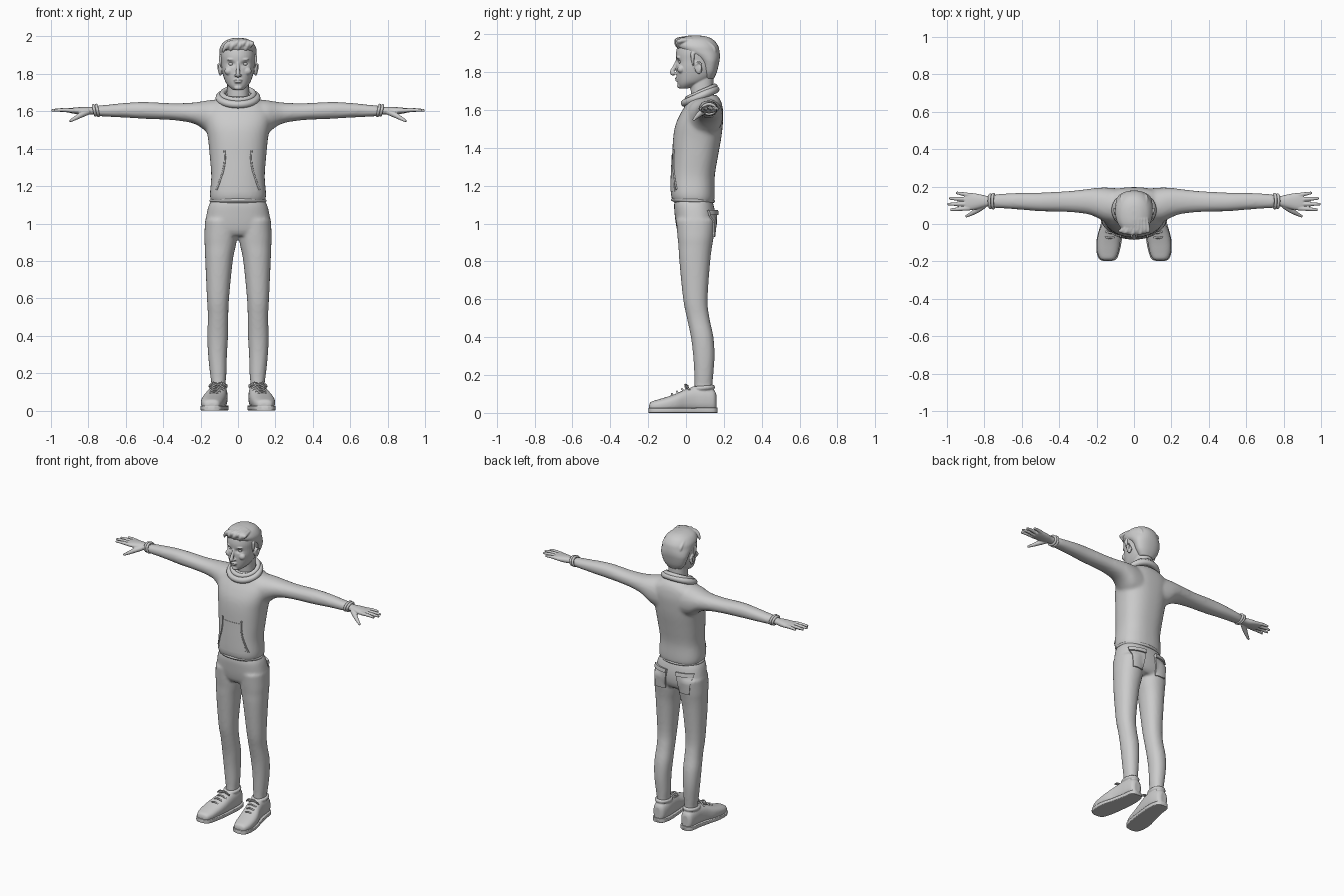
import bpy, bmesh, math
from mathutils import Vector, Matrix
from mathutils.bvhtree import BVHTree


def spline(rows, sub, closed=False):
    """Catmull-Rom interpolation of equal-length tuples."""
    n, out = len(rows), []
    get = (lambda i: rows[i % n]) if closed else (lambda i: rows[max(0, min(n - 1, i))])
    for i in range(n if closed else n - 1):
        for k in range(sub):
            t = k / sub
            out.append([0.5 * (2 * b + (c - a) * t + (2 * a - 5 * b + 4 * c - d) * t * t
                               + (3 * b - a - 3 * c + d) * t ** 3)
                        for a, b, c, d in zip(get(i - 1), get(i), get(i + 1), get(i + 2))])
    return out if closed else out + [list(rows[-1])]


def skin(bm, rings, closed=False):
    vs = [[bm.verts.new(p) for p in r] for r in rings]
    n = len(vs[0])
    for i in range(len(vs) if closed else len(vs) - 1):
        a, b = vs[i], vs[(i + 1) % len(vs)]
        for j in range(n):
            bm.faces.new((a[j], a[(j + 1) % n], b[(j + 1) % n], b[j]))
    if not closed:
        bm.faces.new(vs[0][::-1])
        bm.faces.new(vs[-1])


def loft(bm, axis, secs, p=2.2, n=32, sub=4):
    """Sections (t, a0, a1, b0, b1), or (t, half_a, b0, b1) when symmetric."""
    secs = [s if len(s) == 5 else (s[0], -s[1], s[1], s[2], s[3]) for s in secs]
    rings = []
    for t, a0, a1, b0, b1 in spline(secs, sub):
        ring = []
        for k in range(n):
            c, s = math.cos(math.tau * k / n), math.sin(math.tau * k / n)
            a = (a0 + a1) / 2 + (a1 - a0) / 2 * math.copysign(abs(c) ** (2 / p), c)
            b = (b0 + b1) / 2 + (b1 - b0) / 2 * math.copysign(abs(s) ** (2 / p), s)
            ring.append({'x': (t, a, b), 'y': (a, t, b), 'z': (a, b, t)}[axis])
        rings.append(ring)
    skin(bm, rings)


def tube(bm, pts, radii, closed=False, n=12, sub=6):
    if not isinstance(radii, (list, tuple)):
        radii = [radii] * len(pts)
    rows = spline([(*p, r) for p, r in zip(pts, radii)], sub, closed)
    P = [Vector(r[:3]) for r in rows]
    span = [max(p[i] for p in P) - min(p[i] for p in P) for i in range(3)]
    up, m, rings = Vector(), len(P), []
    up[span.index(min(span))] = 1
    for i, p in enumerate(P):
        t = P[(i + 1) % m] - P[i - 1] if closed else P[min(i + 1, m - 1)] - P[max(i - 1, 0)]
        side = t.cross(up).normalized()
        u = side.cross(t).normalized()
        rings.append([p + rows[i][3] * (side * math.cos(math.tau * k / n) + u * math.sin(math.tau * k / n))
                      for k in range(n)])
    skin(bm, rings, closed)


def ball(bm, loc, size, rot=0):
    bmesh.ops.create_uvsphere(bm, u_segments=20, v_segments=12, radius=1, matrix=Matrix.Translation(loc)
                              @ Matrix.Rotation(rot, 4, 'X') @ Matrix.Diagonal((*size, 1)))


def circle(c, a, b, tilt=0, n=16):
    return [(c[0] + a * math.cos(math.tau * k / n), c[1] + b * math.sin(math.tau * k / n),
             c[2] + tilt * math.sin(math.tau * k / n)) for k in range(n)]


def finish(name, bm, mirror=False, voxel=0, smooth=0, thick=0):
    """Mirror, fuse by voxel remesh, smooth and bake into one object."""
    if mirror:
        d = bmesh.ops.duplicate(bm, geom=bm.verts[:] + bm.edges[:] + bm.faces[:])['geom']
        for v in [g for g in d if isinstance(g, bmesh.types.BMVert)]:
            v.co.x *= -1
    bmesh.ops.recalc_face_normals(bm, faces=bm.faces[:])
    me = bpy.data.meshes.new(name)
    bm.to_mesh(me)
    bm.free()
    ob = bpy.data.objects.new(name, me)
    bpy.context.collection.objects.link(ob)
    if thick:
        m = ob.modifiers.new("thickness", 'SOLIDIFY')
        m.thickness, m.offset = thick, 0
    if voxel:
        m = ob.modifiers.new("fuse", 'REMESH')
        m.mode, m.voxel_size = 'VOXEL', voxel
    if smooth:
        m = ob.modifiers.new("soften", 'SMOOTH')
        m.factor, m.iterations = 0.5, smooth
    dg = bpy.context.evaluated_depsgraph_get()
    ob.data = bpy.data.meshes.new_from_object(ob.evaluated_get(dg))
    ob.modifiers.clear()
    ob.data.shade_smooth()
    if not voxel:
        ob.data.set_sharp_from_angle(angle=math.radians(50))
    return ob


def surface(ob):
    tree = BVHTree.FromPolygons([v.co for v in ob.data.vertices], [p.vertices[:] for p in ob.data.polygons])
    def hit(x, z, side, off):  # side -1 = front, 1 = back
        p = tree.ray_cast(Vector((x, side, z)), Vector((0, -side, 0)))[0]
        return (x, (p.y if p else 0) + side * off, z)
    return hit


def patch(name, hit, x_bot, x_top, z0, z1, side, off, thick, mirror=True, n=10):
    bm = bmesh.new()
    g = []
    for i in range(n + 1):
        v = i / n
        xa, xb = (x_bot[k] + (x_top[k] - x_bot[k]) * v for k in (0, 1))
        g.append([bm.verts.new(hit(xa + (xb - xa) * j / n, z0 + (z1 - z0) * v, side, off)) for j in range(n + 1)])
    for i in range(n):
        for j in range(n):
            bm.faces.new((g[i][j], g[i][j + 1], g[i + 1][j + 1], g[i + 1][j]))
    return finish(name, bm, mirror, thick=thick)


# Sweater: torso and sleeves fused
bm = bmesh.new()
loft(bm, 'z', [(1.105, .135, -.06, .14), (1.125, .146, -.072, .15), (1.16, .15, -.08, .152), (1.25, .143, -.078, .152),
               (1.35, .15, -.073, .168), (1.45, .16, -.068, .186), (1.52, .172, -.056, .194), (1.58, .18, -.03, .197),
               (1.63, .16, .0, .19), (1.66, .115, .01, .178), (1.68, .09, .02, .16)], p=2.4, n=48)
loft(bm, 'x', [(.08, .0, .19, 1.45, 1.665), (.15, .01, .195, 1.475, 1.66), (.2, .035, .193, 1.515, 1.652),
               (.25, .053, .187, 1.538, 1.646), (.35, .064, .176, 1.553, 1.643), (.5, .068, .168, 1.56, 1.65),
               (.6, .076, .167, 1.566, 1.645), (.7, .083, .162, 1.571, 1.635), (.755, .085, .157, 1.574, 1.63)])
sweater = finish("sweater", bm, True, .01, 6)
hit = surface(sweater)

# Pouch pocket, its slanted openings and the hem seam
patch("pouch_pocket", hit, (-.1, .1), (-.07, .07), 1.17, 1.37, -1, 0, .006, False)
bm = bmesh.new()
tube(bm, [hit(x, z, -1, .002) for x, z in ((.072, 1.39), (.07, 1.34), (.08, 1.28), (.1, 1.22), (.115, 1.18))], .005)
finish("pocket_seam", bm, True)
bm = bmesh.new()
tube(bm, circle((0, .037, 1.122), .143, .107, -.004), .009, True)
finish("sweater_hem", bm)

# Rolled cowl collar
bm = bmesh.new()
tube(bm, circle((0, .075, 1.672), .1, .082, .036), .02, True)
tube(bm, circle((0, .08, 1.692), .084, .072, .032), .015, True)
finish("collar", bm)

# Wrist cuffs
bm = bmesh.new()
for x, r in ((.752, .033), (.768, .031)):
    tube(bm, [(x + .006 * b / r, .122 + a * 1.1, 1.605 + b * .85) for a, b, _ in circle((0, 0, 0), r, r)], .008, True)
finish("cuffs", bm, True)

# Hands
bm = bmesh.new()
loft(bm, 'x', [(.73, .098, .15, 1.58, 1.625), (.785, .094, .15, 1.583, 1.623), (.83, .082, .16, 1.582, 1.623),
               (.875, .074, .166, 1.587, 1.62), (.905, .078, .162, 1.593, 1.616)])
for a, b in (((.88, .084), (.982, .076)), ((.89, .107), (.998, .106)), ((.89, .131), (.988, .137)),
             ((.87, .153), (.952, .167))):
    mid = ((a[0] + b[0]) / 2, (a[1] + b[1]) / 2)
    tube(bm, [(*a, 1.604), (*mid, 1.607), (*b, 1.605)], [.012, .0105, .007])
tube(bm, [(.8, .1, 1.598), (.84, .073, 1.58), (.87, .055, 1.563), (.9, .04, 1.547)], [.016, .015, .011, .007])
finish("hands", bm, True, .0035, 4)

# Trousers
bm = bmesh.new()
loft(bm, 'z', [(1.14, .13, -.055, .13), (1.1, .155, -.063, .145), (1.05, .168, -.06, .155), (1.0, .176, -.054, .156),
               (.96, .176, -.045, .148), (.935, .16, -.03, .13)], p=2.4, n=48)
loft(bm, 'z', [(1.02, .0, .176, -.052, .155), (.93, .004, .18, -.045, .146), (.88, .012, .178, -.04, .138),
               (.8, .028, .175, -.035, .128), (.6, .048, .166, -.015, .114), (.5, .052, .161, .005, .124),
               (.4, .053, .164, .026, .145), (.3, .059, .16, .038, .151), (.2, .062, .15, .044, .144),
               (.15, .066, .143, .045, .14), (.115, .066, .143, .045, .14)])
trousers = finish("trousers", bm, True, .009, 5)
hit = surface(trousers)
patch("back_pockets", hit, (.055, .125), (.035, .14), .93, 1.065, 1, .002, .014)
patch("pocket_flaps", hit, (.04, .145), (.035, .145), 1.045, 1.07, 1, .012, .014)

# Shoes with soles, ankle rims and laces
bm = bmesh.new()
loft(bm, 'y', [(-.195, .12, .16, .02, .04), (-.185, .1, .182, .008, .058), (-.15, .084, .196, .004, .07),
               (-.1, .074, .198, .004, .085), (-.05, .066, .19, .004, .103), (0, .06, .172, .004, .126),
               (.05, .056, .16, .004, .138), (.1, .056, .154, .004, .136), (.145, .066, .145, .006, .122),
               (.16, .085, .128, .015, .1)], p=2.5)
tube(bm, circle((.106, .09, .132), .04, .052, .004), .012, True)
finish("shoes", bm, True, .005, 3)
bm = bmesh.new()
loft(bm, 'y', [(-.199, .125, .16, 0, .024), (-.188, .095, .186, 0, .026), (-.15, .078, .2, 0, .026),
               (-.08, .064, .199, 0, .026), (0, .055, .178, 0, .026), (.08, .05, .16, 0, .028),
               (.145, .06, .15, 0, .028), (.166, .085, .128, 0, .028)], p=8, n=40)
finish("soles", bm, True)
bm = bmesh.new()
for i in range(4):
    y, z, c = -.075 + .027 * i, .096 + .0135 * i, .129 - .006 * i
    tube(bm, [(c - .038, y + .012, z - .016), (c, y, z + .004), (c + .038, y + .012, z - .016)], .005)
for s in (-1, 1):
    tube(bm, [(.11, .01, .143), (.11 + s * .025, -.005, .15), (.11 + s * .045, 0, .13), (.11 + s * .03, .01, .135)], .004)
finish("laces", bm, True)

# Head: skull, neck, ears, nose, brows, cheeks, lips and chin fused
bm = bmesh.new()
loft(bm, 'z', [(1.63, .062, .03, .155), (1.7, .058, .025, .145), (1.8, .058, .02, .145)])
loft(bm, 'z', [(1.713, .025, -.03, .01), (1.73, .046, -.041, .06), (1.75, .063, -.046, .11), (1.78, .076, -.05, .145),
               (1.82, .086, -.052, .16), (1.86, .09, -.052, .168), (1.9, .093, -.053, .168), (1.94, .087, -.043, .158),
               (1.97, .066, -.018, .13), (1.985, .03, .02, .09)], n=40)
tube(bm, [(0, -.047, 1.862), (0, -.06, 1.83), (0, -.073, 1.798), (0, -.06, 1.786)], [.007, .009, .0125, .008])
ball(bm, (.012, -.058, 1.793), (.009, .012, .007))
ball(bm, (.034, -.036, 1.877), (.026, .016, .008))
ball(bm, (.048, -.026, 1.815), (.025, .02, .022))
ball(bm, (.006, -.05, 1.766), (.018, .009, .005))
ball(bm, (.003, -.049, 1.755), (.016, .009, .005))
ball(bm, (0, -.034, 1.726), (.022, .013, .013))
ball(bm, (.094, .064, 1.822), (.01, .02, .034), .25)
tube(bm, [(.1, .05, 1.835), (.104, .065, 1.852), (.106, .082, 1.838), (.1, .073, 1.805)], .005)
head = finish("head", bm, True, .0035, 5)
for v in head.data.vertices:  # eye sockets
    if v.co.y < .02:
        v.co.y += .013 * math.exp(-((abs(v.co.x) - .036) / .019) ** 2 - ((v.co.z - 1.853) / .012) ** 2)
bm = bmesh.new()
ball(bm, (.036, -.025, 1.853), (.016, .014, .0105))
finish("eyes", bm, True)

# Hair cap with swept locks
bm = bmesh.new()
loft(bm, 'z', [(1.765, .05, .09, .147), (1.8, .076, .085, .163), (1.85, .093, .07, .175), (1.88, .098, .035, .179),
               (1.91, .1, -.025, .177), (1.94, .097, -.052, .169), (1.97, .077, -.045, .145), (1.987, .045, -.015, .11),
               (1.993, .015, .02, .07)], n=40)
for i in range(8):
    x = -.07 + .02 * i
    z = 1.945 - 1.8 * (x - .01) ** 2 + (.012 if i % 2 else 0)
    tube(bm, [(x - .012, -.042 + 2 * x * x, z - .02), (x, -.052 + 3 * x * x, z + .008),
              (x * .9 + .012, -.03, 1.974 - 2 * x * x), (x * .7 + .02, .03, 1.987 - 3 * x * x)],
         [.004, .011, .012, .006])
for i in range(7):  # ridges over the crown
    x = -.06 + .02 * i
    tube(bm, [(x * .8, .02, 1.984 - 4 * x * x), (x, .09, 1.98 - 4 * x * x), (x * 1.1, .145, 1.94 - 3 * x * x),
              (x, .168 - 4 * x * x, 1.89)], [.005, .01, .01, .005])
for s in (-1, 1):  # sideburns
    tube(bm, [(s * .09, .035, 1.9), (s * .092, .035, 1.87), (s * .087, .038, 1.83)], [.012, .01, .004])
finish("hair", bm, False, .0045, 3)
